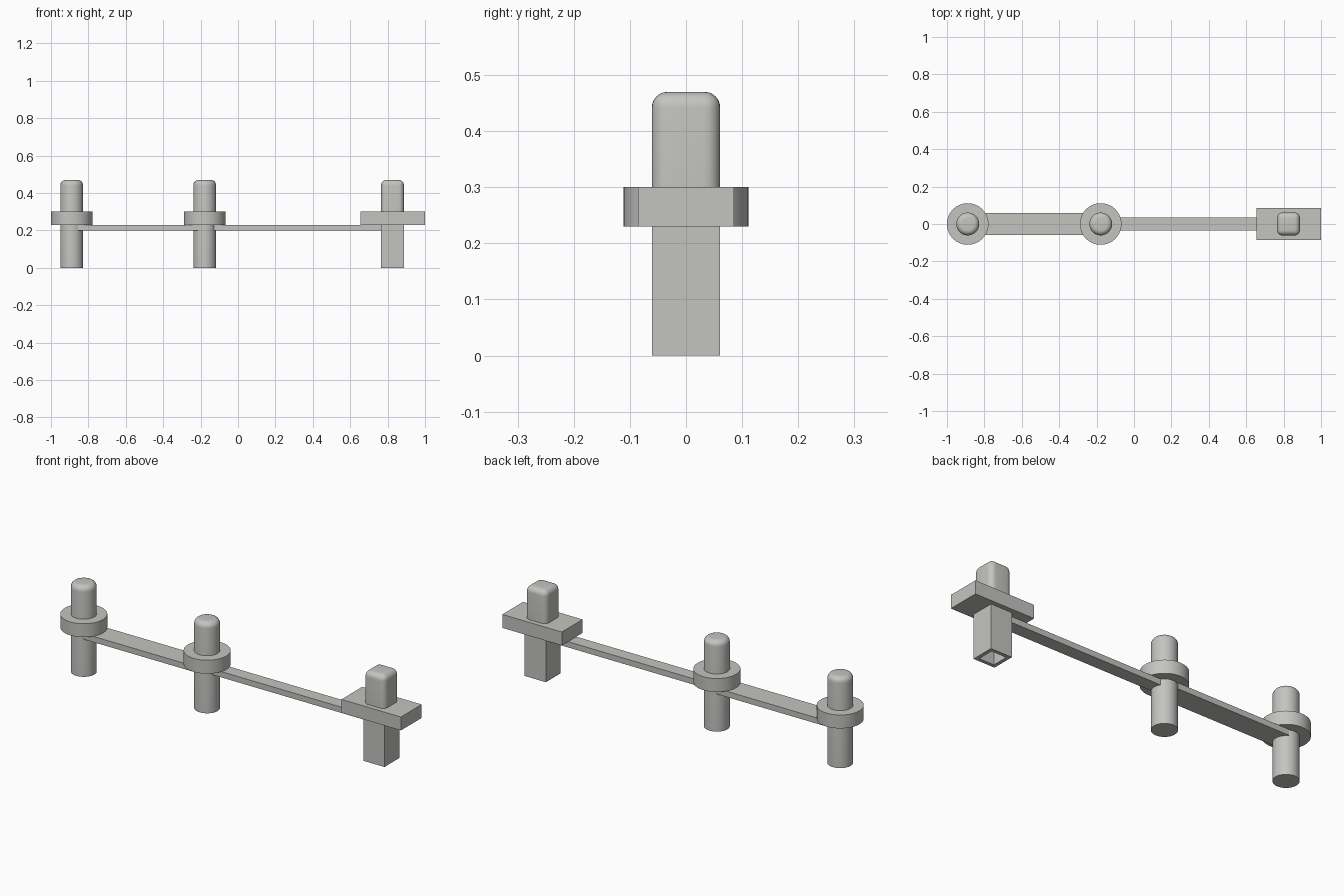
import bpy, bmesh, math
from mathutils import Matrix, Vector

if "Cube" in bpy.data.objects:
    bpy.data.objects.remove(bpy.data.objects["Cube"])

grey = bpy.data.materials.new("light grey")
grey.diffuse_color = (0.55, 0.55, 0.53, 1)
grey.use_nodes = True
grey.node_tree.nodes["Principled BSDF"].inputs["Base Color"].default_value = grey.diffuse_color

PEG_R, COLLAR_R = 0.061, 0.111
BAR_Z, COLLAR_Z, COLLAR_TOP, TOP = 0.2, 0.23, 0.3, 0.47
ROUND = 0.028


def finish(name, bm, smooth=False):
    bmesh.ops.recalc_face_normals(bm, faces=bm.faces)
    mesh = bpy.data.meshes.new(name)
    bm.to_mesh(mesh)
    bm.free()
    mesh.materials.append(grey)
    ob = bpy.data.objects.new(name, mesh)
    bpy.context.collection.objects.link(ob)
    if smooth:
        bpy.ops.object.select_all(action='DESELECT')
        ob.select_set(True)
        bpy.context.view_layer.objects.active = ob
        bpy.ops.object.shade_smooth_by_angle(angle=math.radians(35))
    return ob


def box_mesh(x0, x1, half_y, z0, z1):
    bm = bmesh.new()
    size = Matrix.Diagonal((x1 - x0, 2 * half_y, z1 - z0, 1))
    place = Matrix.Translation(((x0 + x1) / 2, 0, (z0 + z1) / 2))
    bmesh.ops.create_cube(bm, size=1, matrix=place @ size)
    return bm


def lathe(name, x, profile, steps=64):
    """Revolve an (r, z) profile around the vertical axis at x."""
    bm = bmesh.new()
    vs = [bm.verts.new((x + r, 0, z)) for r, z in profile]
    edges = [bm.edges.new(p) for p in zip(vs, vs[1:])]
    bmesh.ops.spin(bm, geom=vs + edges, cent=(x, 0, 0), axis=(0, 0, 1),
                   angle=math.tau, steps=steps, use_merge=True)
    bmesh.ops.remove_doubles(bm, verts=bm.verts, dist=1e-5)
    return finish(name, bm, True)


# Round pegs with softened tops, each carrying a collar
arc = [(PEG_R - ROUND + ROUND * math.cos(a), TOP - ROUND + ROUND * math.sin(a))
       for a in (i * math.pi / 12 for i in range(7))]
for label, x in (("left", -0.889), ("middle", -0.178)):
    lathe(label + "_round_peg", x, [(0, 0), (PEG_R, 0)] + arc + [(0, TOP)])
    lathe(label + "_collar", x, [(0, COLLAR_Z), (COLLAR_R, COLLAR_Z),
                                 (COLLAR_R, COLLAR_TOP), (0, COLLAR_TOP)])

# Flat bars linking the pegs
finish("wide_bar", box_mesh(-0.858, -0.21, 0.058, BAR_Z, COLLAR_Z))
finish("narrow_bar", box_mesh(-0.145, 0.766, 0.034, BAR_Z, COLLAR_Z))

# Rectangular block
finish("block", box_mesh(0.656, 0.999, 0.0857, COLLAR_Z, COLLAR_TOP))

# Square socket below the block, hollowed from underneath
SX = 0.826
bm = box_mesh(SX - PEG_R, SX + PEG_R, PEG_R, 0, COLLAR_Z)
bottom = min(bm.faces, key=lambda f: f.calc_center_median().z)
bmesh.ops.inset_region(bm, faces=[bottom], thickness=0.026)
hole = bmesh.ops.extrude_face_region(bm, geom=[bottom])["geom"]
bmesh.ops.translate(bm, vec=Vector((0, 0, COLLAR_Z - 0.002)),
                    verts=[v for v in hole if isinstance(v, bmesh.types.BMVert)])
if bottom.is_valid:
    bmesh.ops.delete(bm, geom=[bottom], context='FACES_ONLY')
finish("square_socket", bm)

# Square peg above the block, rounded at its corners and top
bm = box_mesh(SX - PEG_R, SX + PEG_R, PEG_R, COLLAR_TOP, TOP)
edges = [e for e in bm.edges if max(v.co.z for v in e.verts) > TOP - 0.01]
bmesh.ops.bevel(bm, geom=edges, offset=ROUND, segments=6, profile=0.5,
                affect='EDGES')
finish("square_peg", bm, True)
